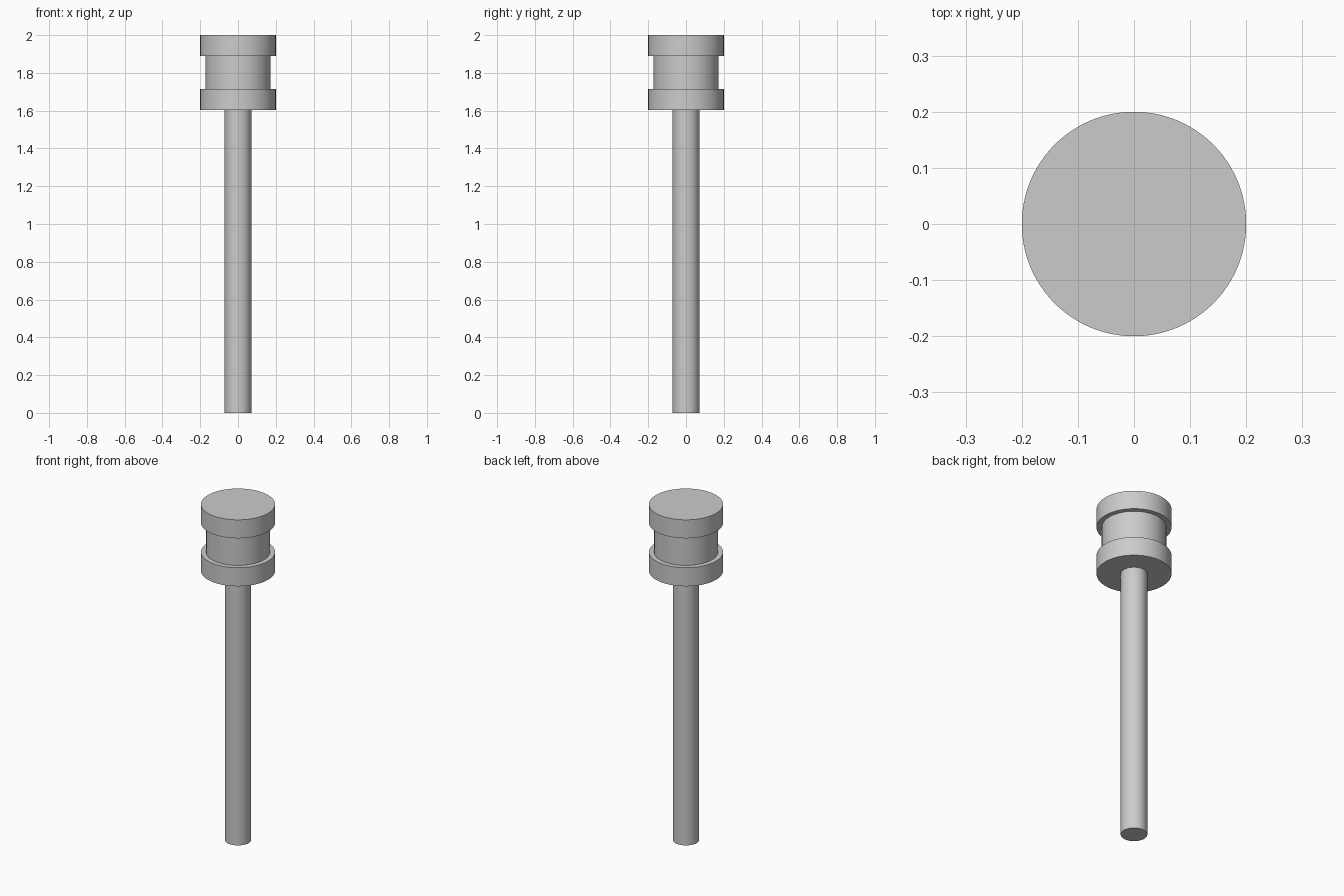
import bpy
import math

if "Cube" in bpy.data.objects:
    bpy.data.objects.remove(bpy.data.objects["Cube"])

SIDES = 96


def lathe(name, profile):
    """Revolve (radius, z) points around z, closing both ends with flat caps."""
    verts, faces = [], []
    for r, z in profile:
        for i in range(SIDES):
            a = 2 * math.pi * i / SIDES
            verts.append((r * math.cos(a), r * math.sin(a), z))
    for k in range(len(profile) - 1):
        for i in range(SIDES):
            j = (i + 1) % SIDES
            faces.append((k * SIDES + i, k * SIDES + j,
                          (k + 1) * SIDES + j, (k + 1) * SIDES + i))
    faces.append(tuple(reversed(range(SIDES))))
    faces.append(tuple(range((len(profile) - 1) * SIDES, len(profile) * SIDES)))
    mesh = bpy.data.meshes.new(name)
    mesh.from_pydata(verts, [], faces)
    obj = bpy.data.objects.new(name, mesh)
    bpy.context.collection.objects.link(obj)
    bpy.ops.object.select_all(action='DESELECT')
    obj.select_set(True)
    bpy.context.view_layer.objects.active = obj
    bpy.ops.object.shade_smooth_by_angle(angle=math.radians(30))
    return obj


# Long plain handle
lathe("shaft", [(0.071, 0.0), (0.071, 1.604)])

# Cylindrical head with a wide groove around its middle
lathe("grooved_head", [(0.2, 1.604), (0.2, 1.715), (0.172, 1.715),
                       (0.172, 1.89), (0.2, 1.89), (0.2, 2.0)])
